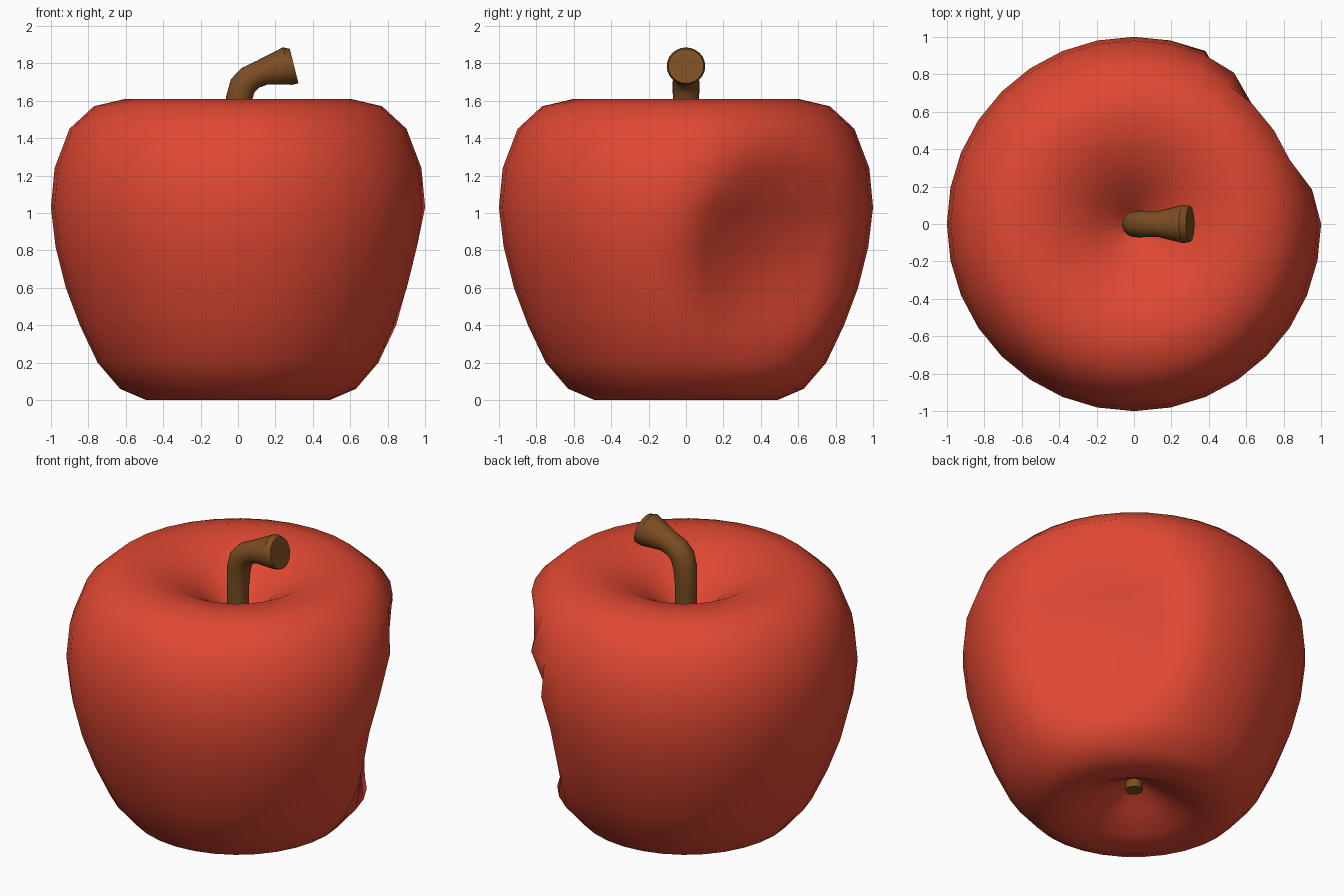
import bpy, bmesh, math
from mathutils import Vector

if "Cube" in bpy.data.objects:
    bpy.data.objects.remove(bpy.data.objects["Cube"])


def material(name, rgb):
    m = bpy.data.materials.new(name)
    m.diffuse_color = (*rgb, 1)
    m.use_nodes = True
    m.node_tree.nodes["Principled BSDF"].inputs["Base Color"].default_value = m.diffuse_color
    return m


RED = material("apple red", (0.745, 0.065, 0.032))
BROWN = material("stem brown", (0.2, 0.075, 0.016))


def finish(name, bm, mat, angle):
    bmesh.ops.recalc_face_normals(bm, faces=bm.faces[:])
    me = bpy.data.meshes.new(name)
    bm.to_mesh(me)
    bm.free()
    me.materials.append(mat)
    ob = bpy.data.objects.new(name, me)
    bpy.context.collection.objects.link(ob)
    bpy.ops.object.select_all(action='DESELECT')
    ob.select_set(True)
    bpy.context.view_layer.objects.active = ob
    bpy.ops.object.shade_smooth_by_angle(angle=math.radians(angle))
    return ob


def bridge(bm, rings):
    for a, b in zip(rings, rings[1:]):
        n = len(a)
        for i in range(n):
            bm.faces.new((a[i], a[(i + 1) % n], b[(i + 1) % n], b[i]))


def cap(bm, ring, point):
    p = bm.verts.new(point)
    for i in range(len(ring)):
        bm.faces.new((ring[i], ring[(i + 1) % len(ring)], p))


# apple body: 32-sided lathe with a hollow at both ends
PROFILE = [(0.07, 0.19), (0.18, 0.12), (0.33, 0.04), (0.49, 0), (0.63, 0.06), (0.75, 0.20),
           (0.845, 0.40), (0.92, 0.60), (0.975, 0.82), (1.0, 1.03), (0.98, 1.24),
           (0.90, 1.45), (0.77, 1.57), (0.60, 1.61), (0.40, 1.565), (0.22, 1.46), (0.08, 1.33)]
SIDES = 32
bm = bmesh.new()
rings = []
for r, z in PROFILE:
    rings.append([bm.verts.new((r * math.cos(2 * math.pi * i / SIDES),
                                r * math.sin(2 * math.pi * i / SIDES), z))
                  for i in range(SIDES)])
bridge(bm, rings)
cap(bm, rings[0], (0, 0, 0.21))
cap(bm, rings[-1], (0, 0, 1.26))

# bite-like dent pressed into the back right side
az = math.radians(33.75)
push = Vector((math.cos(az), math.sin(az), 0))
centre = push * 0.97 + Vector((0, 0, 0.78))
for v in bm.verts:
    t = (v.co - centre).length / 0.62
    if t < 1:
        v.co -= push * 0.28 * (1 - t * t) ** 1.2
finish("apple_body", bm, RED, 80)

# stem: round tube along a bent path, flaring at the cut end
PATH = [(0, 1.2, 0.06, 0), (0, 1.5, 0.065, 0), (0.005, 1.61, 0.07, 8), (0.025, 1.68, 0.072, 28),
        (0.065, 1.722, 0.07, 48), (0.13, 1.75, 0.07, 66), (0.265, 1.785, 0.103, 76),
        (0.30, 1.785, 0.095, 76)]
bm = bmesh.new()
rings = []
for x, z, r, tilt in PATH:
    a = math.radians(tilt)
    side = Vector((math.cos(a), 0, -math.sin(a)))
    rings.append([bm.verts.new(Vector((x, 0, z)) + side * r * math.cos(2 * math.pi * i / 24)
                               + Vector((0, r * math.sin(2 * math.pi * i / 24), 0)))
                  for i in range(24)])
bridge(bm, rings)
bm.faces.new(rings[0])
bm.faces.new(rings[-1])
finish("stem", bm, BROWN, 30)

# small stub in the bottom hollow
bm = bmesh.new()
rings = [[bm.verts.new((0.05 * math.cos(2 * math.pi * i / 16),
                        0.05 * math.sin(2 * math.pi * i / 16), z)) for i in range(16)]
         for z in (0.145, 0.3)]
bridge(bm, rings)
for ring in rings:
    bm.faces.new(ring)
finish("bottom_stub", bm, BROWN, 30)
